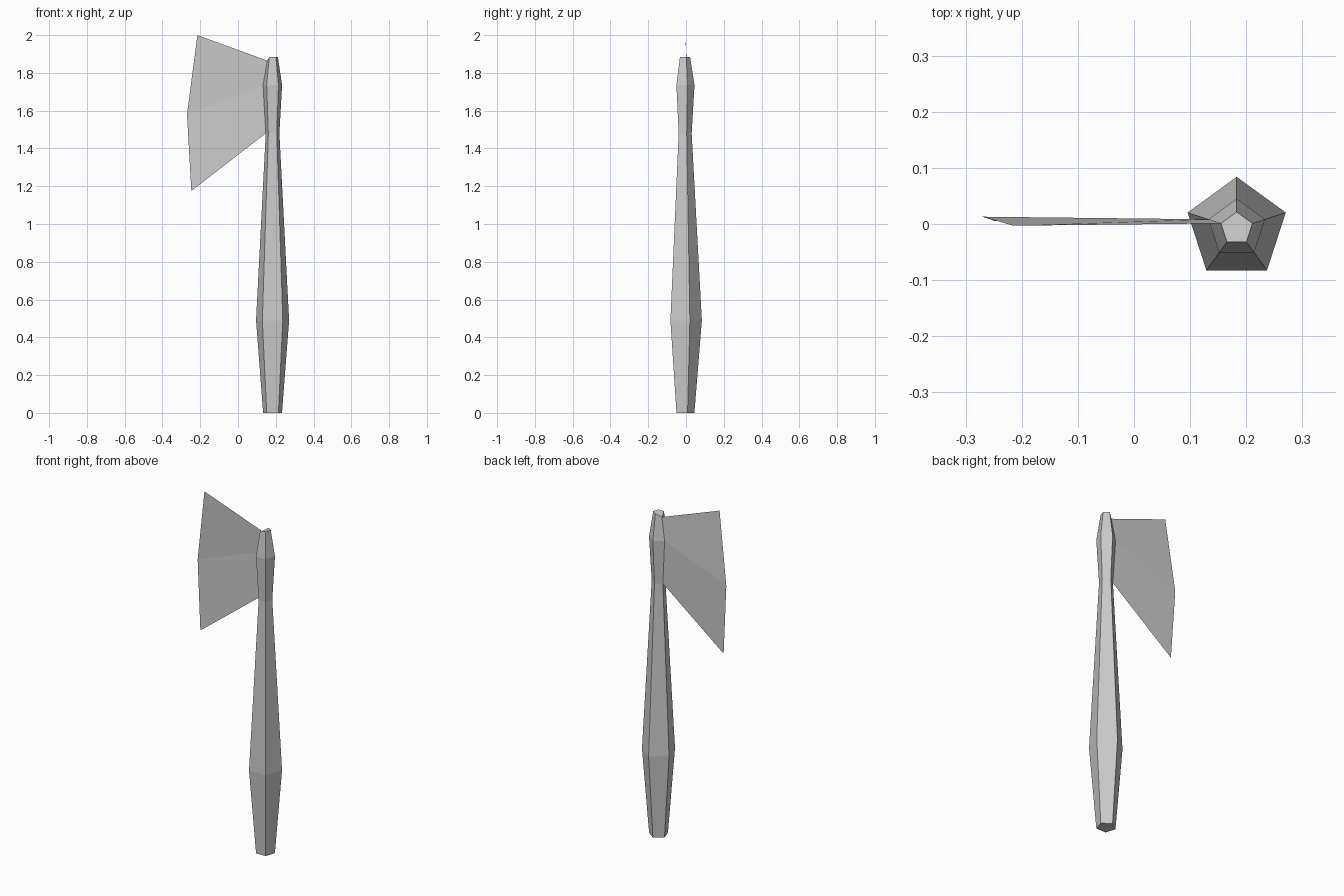
import bpy, bmesh
from math import cos, sin, pi

if "Cube" in bpy.data.objects:
    bpy.data.objects.remove(bpy.data.objects["Cube"])

CX, CY = 0.183, -0.008
RINGS = [(0, 0.0525), (0.49, 0.092), (1.48, 0.038), (1.735, 0.053), (1.885, 0.0295)]


def handle_point(z, r, i):
    a = pi / 2 + 2 * pi * i / 5
    return (CX + r * cos(a), CY + r * sin(a), z)


def finish(bm, name):
    mesh = bpy.data.meshes.new(name)
    bm.to_mesh(mesh)
    bm.free()
    obj = bpy.data.objects.new(name, mesh)
    bpy.context.collection.objects.link(obj)
    return obj


# Handle: five-sided tapered shaft, capped at both ends
bm = bmesh.new()
loops = [[bm.verts.new(handle_point(z, r, i)) for i in range(5)] for z, r in RINGS]
for lo, hi in zip(loops, loops[1:]):
    for i in range(5):
        j = (i + 1) % 5
        bm.faces.new((lo[i], lo[j], hi[j], hi[i]))
bm.faces.new(loops[0][::-1])
bm.faces.new(loops[-1])
# Top corner dips slightly where the blade joins
loops[-1][1].co.z = 1.865
inner = [v.co.copy() for v in (loops[2][1], loops[3][1], loops[4][1])]
finish(bm, "handle")

# Blade: thin sheet flaring out from the handle's left edge
outer = [(-0.247, 0.005, 1.175), (-0.27, 0.013, 1.58), (-0.215, -0.003, 2.0)]
bm = bmesh.new()
a = [bm.verts.new(p) for p in inner]
b = [bm.verts.new(p) for p in outer]
for i in range(2):
    bm.faces.new((a[i], a[i + 1], b[i + 1], b[i]))
finish(bm, "blade")
